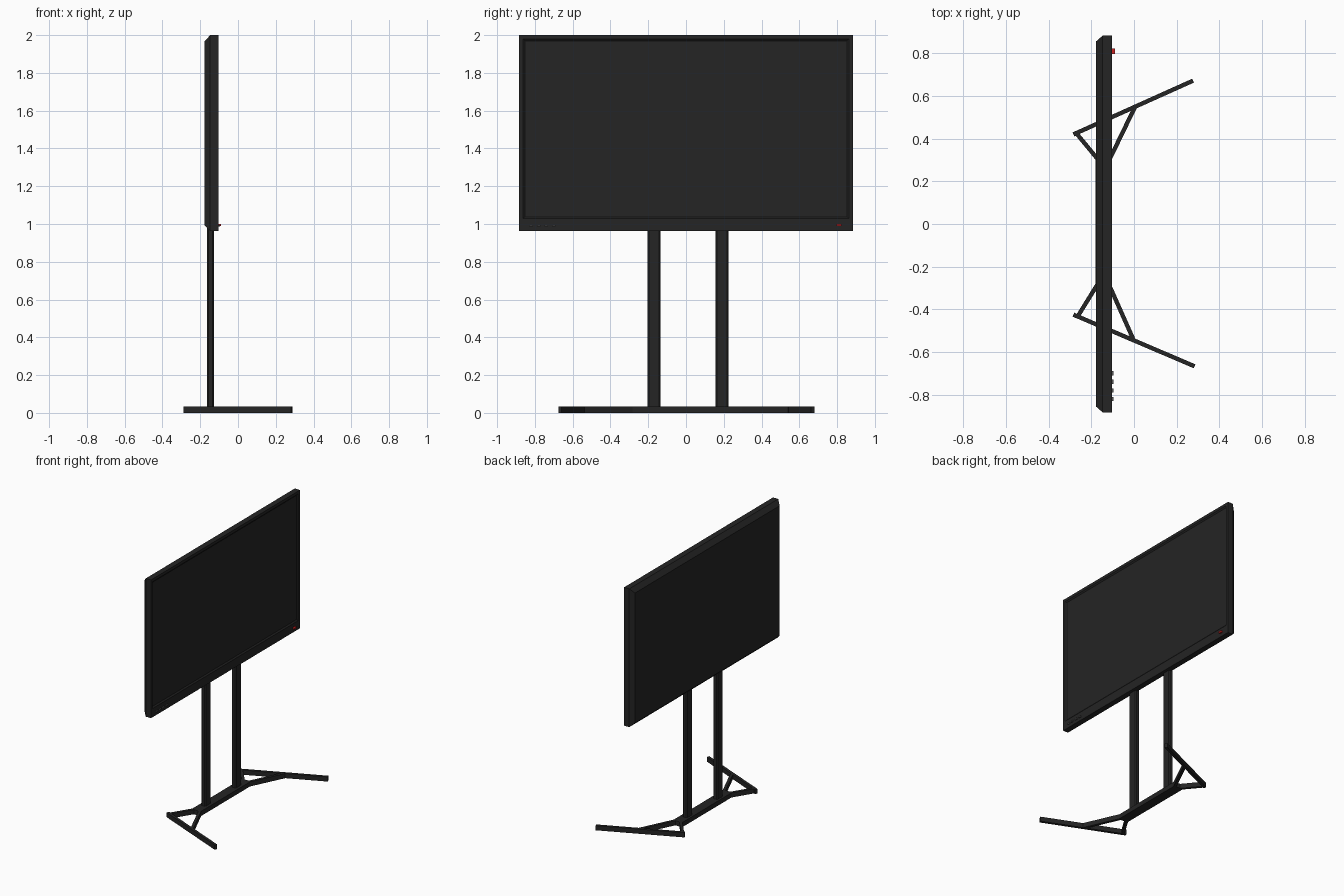
import bpy, bmesh, math
from mathutils import Vector

if "Cube" in bpy.data.objects:
    bpy.data.objects.remove(bpy.data.objects["Cube"])


def material(name, rgb):
    m = bpy.data.materials.new(name)
    m.diffuse_color = (*rgb, 1)
    m.use_nodes = True
    m.node_tree.nodes["Principled BSDF"].inputs["Base Color"].default_value = m.diffuse_color
    return m


BLACK = material("black", (0.018, 0.018, 0.018))
GREY = material("grey", (0.09, 0.09, 0.09))
RED = material("red", (0.6, 0.015, 0.015))


def finish(name, bm, mat):
    bmesh.ops.recalc_face_normals(bm, faces=bm.faces)
    me = bpy.data.meshes.new(name)
    bm.to_mesh(me)
    bm.free()
    ob = bpy.data.objects.new(name, me)
    bpy.context.collection.objects.link(ob)
    me.materials.append(mat)
    return ob


def box(name, lo, hi, mat=BLACK):
    bm = bmesh.new()
    bmesh.ops.create_cube(bm, size=1)
    for v in bm.verts:
        v.co = Vector([(a + b) / 2 + c * (b - a) for a, b, c in zip(lo, hi, v.co)])
    return finish(name, bm, mat)


def bar(name, p, q, width=0.02, z0=0.0, z1=0.035):
    """Flat floor bar running from p to q, cut square at the ends."""
    p, q = Vector(p), Vector(q)
    d = (q - p).normalized() * width / 2
    n = Vector((-d.y, d.x))
    bm = bmesh.new()
    f = bm.faces.new([bm.verts.new((c.x, c.y, z0)) for c in (p - n, q - n, q + n, p + n)])
    r = bmesh.ops.extrude_face_region(bm, geom=[f])
    for v in r["geom"]:
        if isinstance(v, bmesh.types.BMVert):
            v.co.z = z1
    return finish(name, bm, BLACK)


# Display housing: nested rectangles lofted from chamfered back to recessed screen
# each ring: x, y half-width, z bottom, z top
rings = [
    (-0.177, 0.857, 0.992, 1.967),
    (-0.147, 0.883, 0.963, 2.0),
    (-0.104, 0.883, 0.963, 2.0),
    (-0.104, 0.862, 1.028, 1.979),
    (-0.112, 0.852, 1.038, 1.969),
]
bm = bmesh.new()
loops = [[bm.verts.new((x, y, z)) for y, z in ((-h, a), (h, a), (h, b), (-h, b))]
         for x, h, a, b in rings]
for r0, r1 in zip(loops, loops[1:]):
    for i in range(4):
        j = (i + 1) % 4
        bm.faces.new((r0[i], r0[j], r1[j], r1[i]))
bm.faces.new(loops[0])
bm.faces.new(loops[-1])
finish("display_housing", bm, BLACK)

# Control buttons and red indicator on the lower bezel
for i in range(4):
    y = -0.82 + 0.04 * i
    box(f"button_{i + 1}", (-0.108, y - 0.01, 0.986), (-0.096, y + 0.01, 0.996), GREY)
box("power_indicator", (-0.108, 0.798, 0.989), (-0.09, 0.822, 1.001), RED)

# Upright posts with chamfered vertical edges
for i, y in enumerate((-0.17, 0.19)):
    post = box(f"post_{i + 1}", (-0.165, y - 0.035, 0.02), (-0.127, y + 0.035, 0.985))
    bev = post.modifiers.new("bevel", 'BEVEL')
    bev.width = 0.008
    bev.segments = 1

# Floor base: centre beam, splayed feet and their braces
box("base_beam", (-0.181, -0.29, 0), (-0.107, 0.305, 0.035))
bar("left_foot", (-0.284, -0.425), (0.284, -0.667))
bar("left_back_brace", (-0.262, -0.43), (-0.168, -0.278))
bar("left_front_brace", (-0.003, -0.541), (-0.117, -0.285))
bar("right_foot", (-0.284, 0.42), (0.277, 0.672))
bar("right_back_brace", (-0.266, 0.42), (-0.165, 0.298))
bar("right_front_brace", (0.003, 0.545), (-0.117, 0.298))
